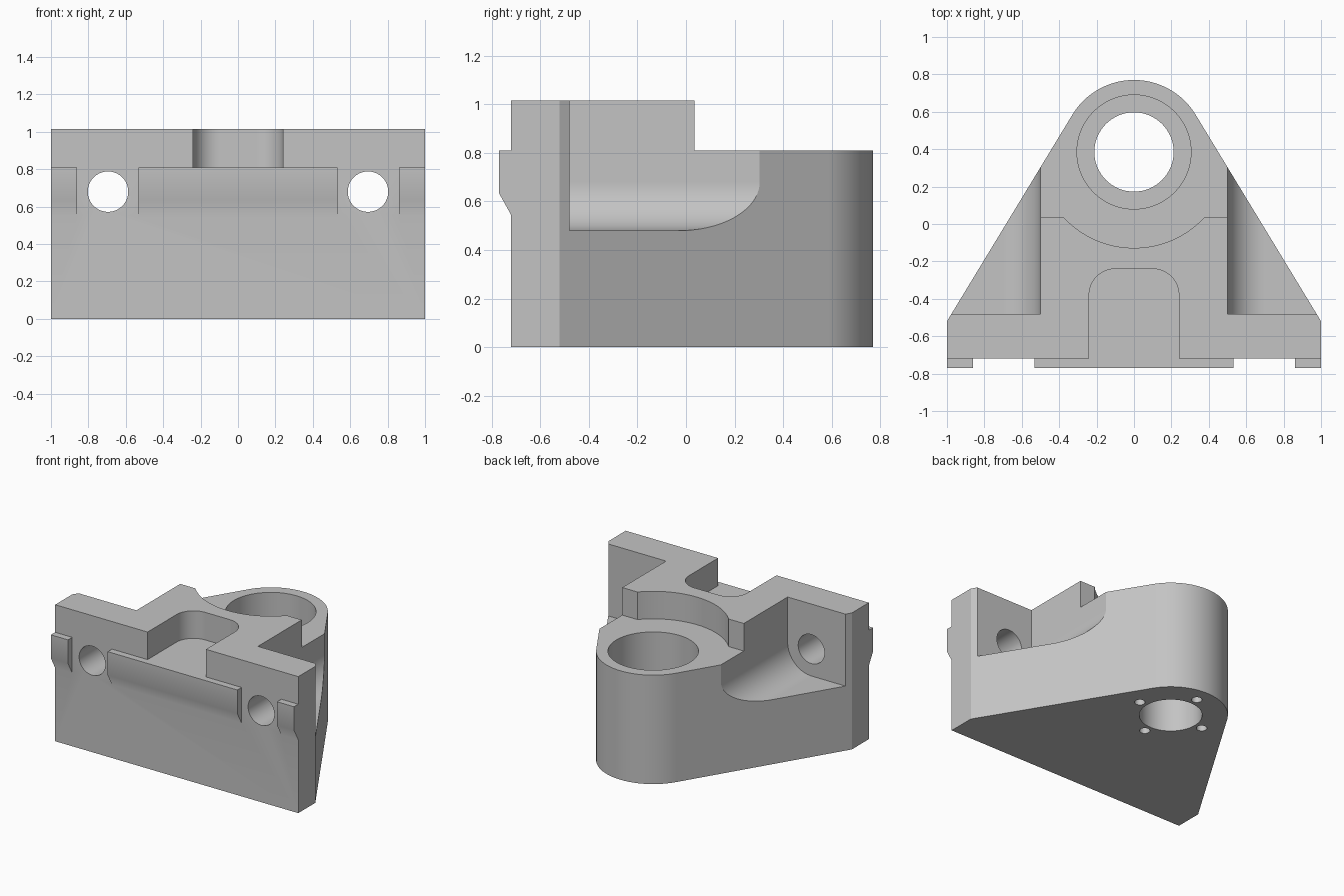
import bpy, bmesh, math

if "Cube" in bpy.data.objects:
    bpy.data.objects.remove(bpy.data.objects["Cube"])

grey = bpy.data.materials.new("plain grey")
grey.diffuse_color = (0.55, 0.55, 0.55, 1)
grey.use_nodes = True
grey.node_tree.nodes["Principled BSDF"].inputs["Base Color"].default_value = grey.diffuse_color

BORE_Y = 0.385   # centre of the rounded end
TOP, DECK = 1.015, 0.81


def arc(cx, cy, r, a0, a1, n=24):
    """Points on an arc, angles in degrees."""
    return [(cx + r * math.cos(math.radians(a0 + (a1 - a0) * i / n)),
             cy + r * math.sin(math.radians(a0 + (a1 - a0) * i / n))) for i in range(n + 1)]


def prism(name, pts, axis, lo, hi):
    """Extrude a 2D outline along an axis: z uses (x,y), y uses (x,z), x uses (y,z)."""
    place = {'z': lambda p, d: (p[0], p[1], d),
             'y': lambda p, d: (p[0], d, p[1]),
             'x': lambda p, d: (d, p[0], p[1])}[axis]
    bm = bmesh.new()
    a = [bm.verts.new(place(p, lo)) for p in pts]
    b = [bm.verts.new(place(p, hi)) for p in pts]
    bm.faces.new(a)
    bm.faces.new(b)
    for i in range(len(pts)):
        j = (i + 1) % len(pts)
        bm.faces.new((a[i], a[j], b[j], b[i]))
    bmesh.ops.recalc_face_normals(bm, faces=bm.faces)
    me = bpy.data.meshes.new(name)
    bm.to_mesh(me)
    bm.free()
    me.materials.append(grey)
    ob = bpy.data.objects.new(name, me)
    bpy.context.collection.objects.link(ob)
    return ob


def cylinder(name, cx, cy, r, axis, lo, hi, n=64):
    return prism(name, arc(cx, cy, r, 0, 360, n)[:-1], axis, lo, hi)


def combine(body, tool, op='DIFFERENCE'):
    mod = body.modifiers.new("bool", 'BOOLEAN')
    mod.operation, mod.solver, mod.object = op, 'EXACT', tool
    bpy.context.view_layer.objects.active = body
    bpy.ops.object.modifier_apply(modifier=mod.name)
    bpy.data.objects.remove(tool, do_unlink=True)


# Bracket body: flat front flange tapering to a rounded rear end
tangent = math.degrees(math.atan2(0.518, 0.855))
outline = ([(-1, -0.72), (1, -0.72), (1, -0.52)]
           + arc(0, BORE_Y, 0.385, tangent, 180 - tangent, 48) + [(-1, -0.52)])
body = prism("bracket_body", outline, 'z', 0, TOP)

# Lowered rear deck with a curved step around the bore
step_a = math.degrees(math.asin((0.035 - BORE_Y) / 0.513))
step = ([(-2, 0.035)] + arc(0, BORE_Y, 0.513, -180 - step_a, step_a, 40)
        + [(2, 0.035), (2, 2), (-2, 2)])
combine(body, prism("deck_cutter", step, 'z', DECK, 2))

# Side pockets with filleted floor, and bolt holes through the flange
for s in (-1, 1):
    pocket = [(0.5, 2)] + arc(0.7, 0.68, 0.2, 180, 270) + [(2, 0.48), (2, 2)]
    combine(body, prism("pocket_cutter", [(s * x, z) for x, z in pocket], 'y', -0.48, 2))
    combine(body, cylinder("bolt_cutter", s * 0.695, 0.68, 0.108, 'y', -1, -0.3))

# Rounded slot in the front
slot = [(-0.24, -1), (0.24, -1)] + arc(0.1, -0.38, 0.14, 0, 90, 16) + arc(-0.1, -0.38, 0.14, 90, 180, 16)
combine(body, prism("slot_cutter", slot, 'z', DECK, 2))

# Stepped bore
combine(body, cylinder("bore_cutter", 0, BORE_Y, 0.212, 'z', -1, 2))
combine(body, cylinder("counterbore_cutter", 0, BORE_Y, 0.305, 'z', 0.35, 2))

# Four blind screw holes underneath
for i in range(4):
    a = i * math.pi / 2
    combine(body, cylinder("screw_cutter", 0.272 * math.cos(a), BORE_Y + 0.272 * math.sin(a),
                           0.036, 'z', -1, 0.2, 24))

# Raised locating pads on the front
pad = [(-0.7, DECK), (-0.77, DECK), (-0.77, 0.635), (-0.72, 0.545), (-0.7, 0.545)]
for lo, hi in ((-1, -0.86), (-0.533, 0.533), (0.86, 1)):
    combine(body, prism("front_pad", pad, 'x', lo, hi), 'UNION')

# Smooth curved walls, crisp edges
bpy.ops.object.select_all(action='DESELECT')
body.select_set(True)
bpy.context.view_layer.objects.active = body
bpy.ops.object.shade_smooth_by_angle(angle=math.radians(30))
mod = body.modifiers.new("flat_faces", 'WEIGHTED_NORMAL')
mod.keep_sharp = True
